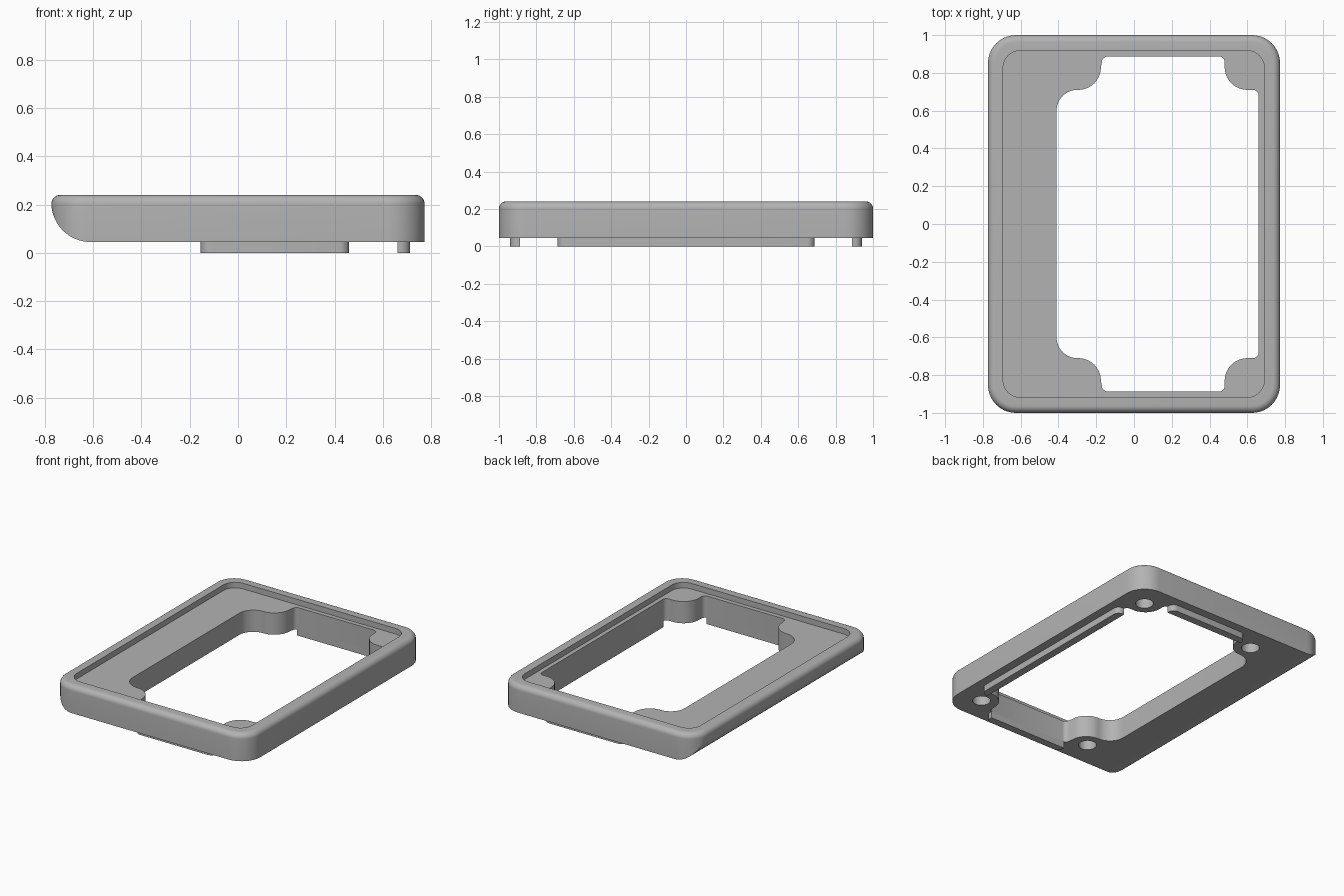
import bpy, bmesh
from math import sin, cos, pi, radians
from mathutils import Vector

old = bpy.data.objects.get("Cube")
if old:
    bpy.data.objects.remove(old, do_unlink=True)

GREY = (0.45, 0.45, 0.45, 1)
mat = bpy.data.materials.new("plain_grey")
mat.use_nodes = True
mat.diffuse_color = GREY
mat.node_tree.nodes["Principled BSDF"].inputs["Base Color"].default_value = GREY

BOTTOM, TOP, FLOOR = 0.045, 0.24, 0.2
HALF_X, HALF_Y = 0.773, 1.0


def arc(cx, cy, r, a0, a1, n=10):
    """Points on an arc, angles in degrees."""
    steps = [radians(a0 + (a1 - a0) * i / n) for i in range(n + 1)]
    return [(cx + r * cos(a), cy + r * sin(a)) for a in steps]


def rounded_rect(x0, x1, y0, y1, r):
    return (arc(x1 - r, y1 - r, r, 0, 90) + arc(x0 + r, y1 - r, r, 90, 180)
            + arc(x0 + r, y0 + r, r, 180, 270) + arc(x1 - r, y0 + r, r, 270, 360))


def loft(name, rings):
    """Closed solid through matching rings of 3D points."""
    bm = bmesh.new()
    loops = [[bm.verts.new(p) for p in ring] for ring in rings]
    for a, b in zip(loops, loops[1:]):
        for i in range(len(a)):
            j = (i + 1) % len(a)
            bm.faces.new((a[i], a[j], b[j], b[i]))
    bm.faces.new(loops[0][::-1])
    bm.faces.new(loops[-1])
    bmesh.ops.remove_doubles(bm, verts=bm.verts, dist=1e-5)
    bmesh.ops.recalc_face_normals(bm, faces=bm.faces)
    me = bpy.data.meshes.new(name)
    bm.to_mesh(me)
    bm.free()
    me.materials.append(mat)
    ob = bpy.data.objects.new(name, me)
    bpy.context.collection.objects.link(ob)
    return ob


def prism(name, outline, z0, z1):
    return loft(name, [[(x, y, z) for x, y in outline] for z in (z0, z1)])


def boolean(target, tool, operation):
    """Apply a boolean and discard the tool."""
    mod = target.modifiers.new("cut", "BOOLEAN")
    mod.object, mod.operation, mod.solver = tool, operation, "EXACT"
    bpy.context.view_layer.objects.active = target
    bpy.ops.object.modifier_apply(modifier=mod.name)
    bpy.data.objects.remove(tool, do_unlink=True)


# Frame body with a rounded top edge
edge = 0.038
layers = [(0, BOTTOM)] + [(edge * (1 - cos(a)), TOP - edge + edge * sin(a))
                          for a in (pi / 2 * i / 8 for i in range(9))]
frame = loft("bezel_frame", [
    [(x, y, z) for x, y in rounded_rect(-HALF_X + d, HALF_X - d, -HALF_Y + d, HALF_Y - d, 0.148 - d)]
    for d, z in layers])

# Large rounding along the lower edge of the wide side
r = 0.163
side = arc(-HALF_X + r, BOTTOM + r, r, 180, 270, 20) + [(1, BOTTOM), (1, 0.4), (-HALF_X, 0.4)]
side[-3:] = [(1, BOTTOM), (1, 0.4), (-HALF_X - 0.0005, 0.4)]
boolean(frame, loft("side_profile", [[(x, y, z) for x, z in side] for y in (-1.2, 1.2)]), "INTERSECT")

# Shallow recess in the top
boolean(frame, prism("recess", rounded_rect(-0.693, 0.69, -0.918, 0.918, 0.092), FLOOR, 0.5), "DIFFERENCE")

# Window opening that steps around the four screw bosses
half = (arc(0.63, 0.68, 0.03, 0, 90, 5) + arc(0.6, 0.83, 0.12, 270, 180)
        + arc(0.45, 0.857, 0.03, 0, 90, 5) + arc(-0.14, 0.857, 0.03, 90, 180, 5)
        + arc(-0.295, 0.83, 0.12, 0, -90) + arc(-0.3, 0.6, 0.11, 90, 180))
opening = half + [(x, -y) for x, y in reversed(half)]
boolean(frame, prism("opening", opening, -0.5, 0.5), "DIFFERENCE")

# Blind screw holes under the bosses
for x in (-0.295, 0.6):
    for y in (-0.82, 0.82):
        boolean(frame, prism("screw_hole", arc(x, y, 0.058, 0, 345, 23), -0.1, 0.15), "DIFFERENCE")

# Locating ribs along three sides of the opening, outer corners rounded
t, c = 0.053, 0.04


def rib_outline(length):
    h = length / 2
    return [(-h, 0), (h, 0)] + arc(h - c, t - c, c, 0, 90, 6) + arc(-h + c, t - c, c, 90, 180, 6)


def place(outline, origin, along, out):
    o, u, v = Vector(origin), Vector(along), Vector(out)
    return [tuple(o + u * a + v * b) for a, b in outline]


ribs = [prism("back_rib", place(rib_outline(0.615), (0.153, 0.887), (1, 0), (0, 1)), 0, BOTTOM + 0.002),
        prism("front_rib", place(rib_outline(0.615), (0.153, -0.887), (1, 0), (0, -1)), 0, BOTTOM + 0.002),
        prism("left_rib", place(rib_outline(1.375), (0.66, 0), (0, 1), (1, 0)), 0, BOTTOM + 0.002)]

# Smooth curves, crisp edges
bpy.ops.object.select_all(action="DESELECT")
for ob in [frame] + ribs:
    ob.select_set(True)
bpy.context.view_layer.objects.active = frame
bpy.ops.object.shade_smooth_by_angle(angle=radians(30))
